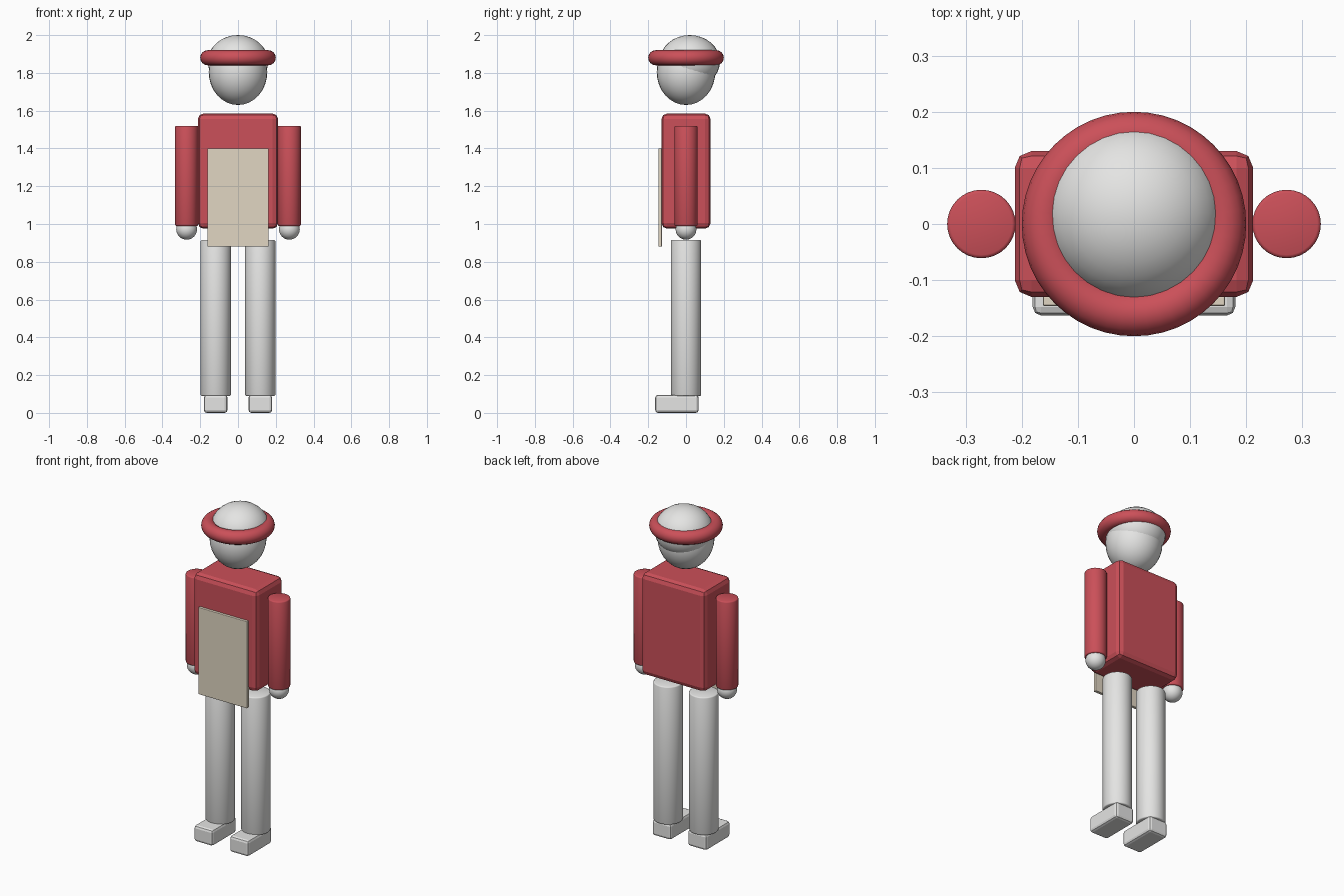
import bpy
from math import radians

if "Cube" in bpy.data.objects:
    bpy.data.objects.remove(bpy.data.objects["Cube"], do_unlink=True)


def material(name, rgb):
    m = bpy.data.materials.new(name)
    m.use_nodes = True
    m.diffuse_color = (*rgb, 1)
    m.node_tree.nodes["Principled BSDF"].inputs["Base Color"].default_value = (*rgb, 1)
    return m


RED = material("red", (0.6, 0.08, 0.1))
GREY = material("light_grey", (0.78, 0.78, 0.77))
TAN = material("tan", (0.75, 0.67, 0.54))


def finish(name, mat, bevel=0, segments=2):
    """Name, colour, bevel and smooth the active object."""
    ob = bpy.context.object
    ob.name = name
    ob.data.materials.append(mat)
    bpy.ops.object.transform_apply(location=False, rotation=False, scale=True)
    if bevel:
        mod = ob.modifiers.new("Bevel", "BEVEL")
        mod.width = bevel
        mod.segments = segments
        mod.limit_method = "ANGLE"
        bpy.ops.object.modifier_apply(modifier=mod.name)
    return ob


def smooth(angle=35):
    bpy.ops.object.shade_smooth_by_angle(angle=radians(angle))


def box(name, mat, center, size, bevel):
    bpy.ops.mesh.primitive_cube_add(size=1, location=center)
    bpy.context.object.scale = size
    return finish(name, mat, bevel)


def ball(name, mat, center, radii):
    bpy.ops.mesh.primitive_uv_sphere_add(segments=32, ring_count=16, radius=1, location=center)
    bpy.context.object.scale = radii
    finish(name, mat)
    smooth()


def post(name, mat, x, radius, z0, z1):
    bpy.ops.mesh.primitive_cylinder_add(vertices=32, radius=radius, depth=z1 - z0,
                                        location=(x, 0, (z0 + z1) / 2))
    finish(name, mat, 0.006)
    smooth(50)


# Head, hair cap and hat brim
ball("head", GREY, (0, 0, 1.805), (0.155, 0.155, 0.175))
ball("hair", GREY, (0, 0.02, 1.86), (0.16, 0.16, 0.14))
bpy.ops.mesh.primitive_torus_add(major_radius=0.16, minor_radius=0.04, major_segments=48,
                                 minor_segments=16, location=(0, 0, 1.88))
finish("hat_brim", RED)
smooth()

# Torso and apron
box("torso", RED, (0, 0, 1.28), (0.425, 0.26, 0.61), 0.03)
box("apron", TAN, (0, -0.137, 1.14), (0.325, 0.018, 0.52), 0.003)

# Limbs on both sides
for side, s in (("left", 1), ("right", -1)):
    post(side + "_arm", RED, s * 0.272, 0.061, 0.99, 1.52)
    ball(side + "_hand", GREY, (s * 0.272, 0, 0.972), (0.055,) * 3)
    post(side + "_leg", GREY, s * 0.118, 0.08, 0.09, 0.915)
    box(side + "_foot", GREY, (s * 0.118, -0.048, 0.048), (0.125, 0.23, 0.096), 0.015)
